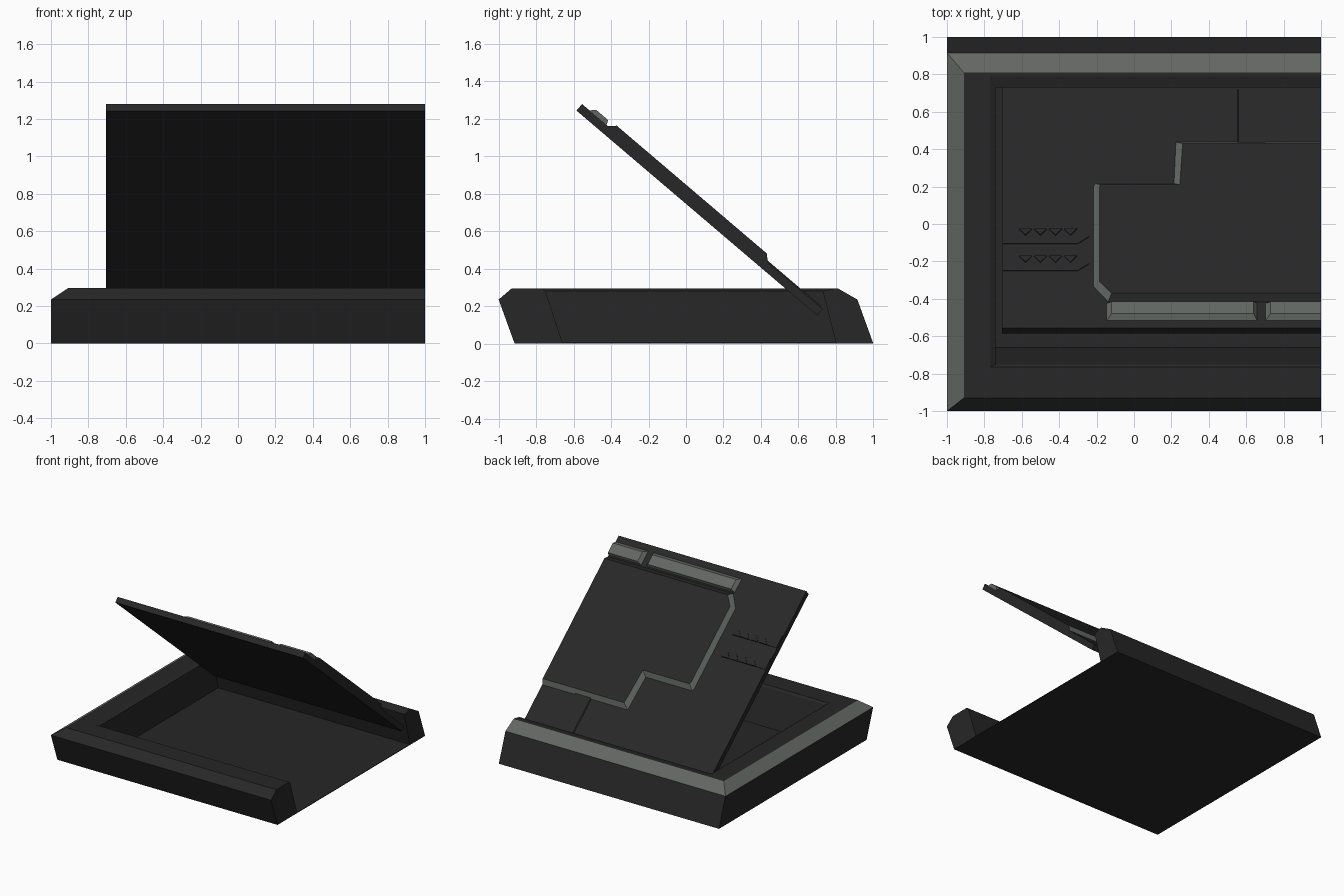
import bpy
import bmesh
from mathutils import Matrix, Vector

cube = bpy.data.objects.get("Cube")
if cube:
    bpy.data.objects.remove(cube, do_unlink=True)


def make_material(name, rgb):
    mat = bpy.data.materials.new(name)
    mat.use_nodes = True
    color = (*rgb, 1)
    mat.diffuse_color = color
    mat.node_tree.nodes["Principled BSDF"].inputs["Base Color"].default_value = color
    return mat


MATERIALS = [make_material("charcoal", (0.02, 0.02, 0.02)),
             make_material("edge grey", (0.12, 0.135, 0.122))]
DARK, GREY = 0, 1


def finish(bm, name):
    bmesh.ops.recalc_face_normals(bm, faces=bm.faces)
    mesh = bpy.data.meshes.new(name)
    bm.to_mesh(mesh)
    bm.free()
    for mat in MATERIALS:
        mesh.materials.append(mat)
    obj = bpy.data.objects.new(name, mesh)
    bpy.context.collection.objects.link(obj)
    return obj


# Tray: a three-sided rim swept round a thin floor, open at the left end
def build_tray():
    levels = [  # side x, front y, back y, z
        (-1, -0.915, 1, 0),
        (-1, -1, 0.915, 0.235),
        (-0.91, -0.93, 0.81, 0.295),
        (-0.77, -0.765, 0.79, 0.295),
        (-0.74, -0.75, 0.73, 0.28),
        (-0.74, -0.66, 0.8, 0.005),
    ]
    bm = bmesh.new()
    rings = [[bm.verts.new(p) for p in
              ((1, yf, z), (x, yf, z), (x, yb, z), (1, yb, z))]
             for x, yf, yb, z in levels]
    for level, (low, high) in enumerate(zip(rings, rings[1:])):
        for side in range(3):
            face = bm.faces.new((low[side], low[side + 1],
                                 high[side + 1], high[side]))
            # the outer chamfer is grey on the side and the back
            if level == 1 and side > 0:
                face.material_index = GREY
    bm.faces.new(rings[0])
    bm.faces.new(rings[-1])
    for end in (0, 3):
        bm.faces.new([ring[end] for ring in rings])
    bm.faces.new((rings[0][0], rings[-1][0], rings[-1][3], rings[0][3]))
    return finish(bm, "tray")


# Lid frame: local (x, distance up the lid, height above its underside)
LID = Matrix(((1, 0, 0, 0),
              (0, -0.761, 0.648, 0.7),
              (0, 0.648, 0.761, 0.15),
              (0, 0, 0, 1)))
THICK = 0.046


def lid_prism(name, base, top, n0, n1, grey_sides=(), top_mat=DARK):
    bm = bmesh.new()
    low = [bm.verts.new(LID @ Vector((x, s, n0))) for x, s in base]
    high = [bm.verts.new(LID @ Vector((x, s, n1))) for x, s in top]
    bm.faces.new(low)
    bm.faces.new(high).material_index = top_mat
    count = len(low)
    for i in range(count):
        j = (i + 1) % count
        face = bm.faces.new((low[i], low[j], high[j], high[i]))
        face.material_index = GREY if i in grey_sides else DARK
    return finish(bm, name)


def rect(x0, x1, s0, s1):
    return [(x0, s0), (x1, s0), (x1, s1), (x0, s1)]


build_tray()

slab = rect(-0.705, 1, 0, 1.688)
lid_prism("lid_slab", slab, slab, 0, THICK)

# Stepped raised panel with a grey chamfer on its rear and side edges
panel_base = [(1, 0.38), (0.22, 0.38), (0.21, 0.67), (-0.21, 0.67),
              (-0.22, 0.69), (-0.22, 1.4), (-0.14, 1.51), (1, 1.51)]
panel_top = [(1, 0.42), (0.26, 0.42), (0.245, 0.71), (-0.18, 0.71),
             (-0.185, 0.73), (-0.185, 1.39), (-0.12, 1.472), (1, 1.472)]
lid_prism("raised_panel", panel_base, panel_top, THICK - 0.004, 0.078, range(6))

# Two grey ridges along the lid's upper edge
for name, x0, x1, end in (("long_ridge", -0.15, 0.66, 0.64),
                          ("short_ridge", 0.7, 1, 1)):
    lid_prism(name, rect(x0, x1, 1.515, 1.64),
              rect(x0 + 0.03, end, 1.526, 1.61),
              THICK - 0.004, 0.071, range(4), GREY)

# Strap from the panel down to the hinge
lid_prism("hinge_strap", rect(0.55, 0.7, 0.01, 0.4), rect(0.56, 0.7, 0.02, 0.4),
          THICK - 0.004, THICK + 0.006)

# Two pointed side strips, each with a row of small teeth
for name, start in (("upper_strip", 1.0), ("lower_strip", 1.19)):
    strip = [(-0.7, start), (-0.3, start), (-0.24, start + 0.05),
             (-0.3, start + 0.1), (-0.7, start + 0.1)]
    lid_prism(name, strip, strip, THICK - 0.004, THICK + 0.005)
    for i in range(4):
        x = -0.58 + i * 0.08
        tooth = [(x - 0.035, start), (x + 0.035, start), (x, start + 0.045)]
        lid_prism(f"{name}_tooth_{i + 1}", tooth, tooth, THICK, THICK + 0.011)
